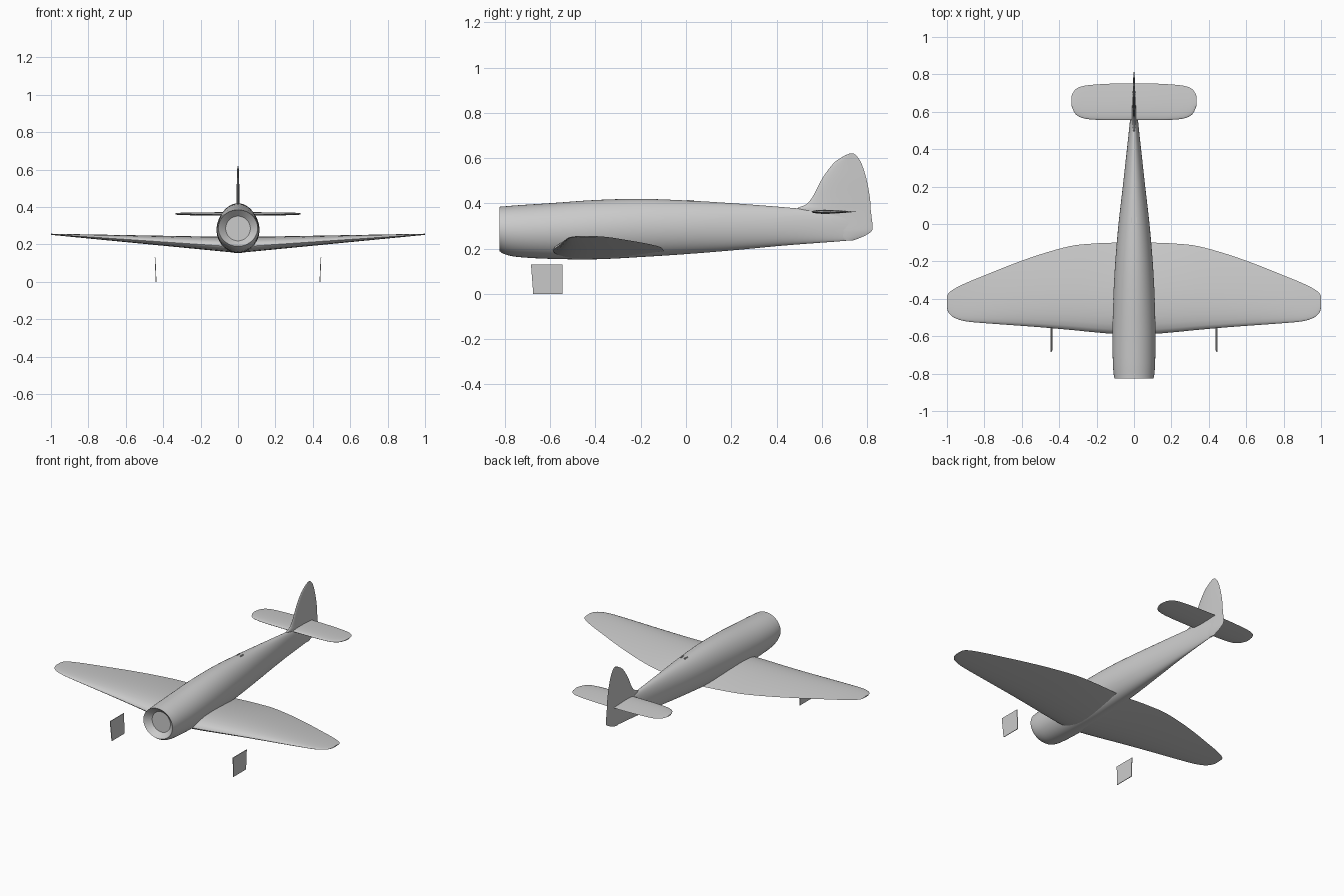
import bpy, bmesh, math
from mathutils import Vector

cube = bpy.data.objects.get("Cube")
if cube:
    bpy.data.objects.remove(cube, do_unlink=True)

grey = bpy.data.materials.new("light grey")
grey.use_nodes = True
colour = (0.6, 0.6, 0.6, 1)
grey.diffuse_color = colour
grey.node_tree.nodes["Principled BSDF"].inputs["Base Color"].default_value = colour


def smooth_rows(rows, steps=4):
    """Resample a table of stations along a smooth curve."""
    pts = [Vector(r) for r in rows]
    out = []
    for i in range(len(pts) - 1):
        a, b = pts[i], pts[i + 1]
        ta = (b - pts[max(i - 1, 0)]) / 2
        tb = (pts[min(i + 2, len(pts) - 1)] - a) / 2
        for k in range(steps):
            t = k / steps
            out.append(a + ta * t + (3 * (b - a) - 2 * ta - tb) * t ** 2
                       + (2 * (a - b) + ta + tb) * t ** 3)
    return out + [pts[-1]]


def loft(name, rings):
    """Skin a row of closed rings and cap both ends."""
    bm = bmesh.new()
    loops = [[bm.verts.new(p) for p in ring] for ring in rings]
    n = len(loops[0])
    for a, b in zip(loops, loops[1:]):
        for i in range(n):
            j = (i + 1) % n
            bm.faces.new((a[i], a[j], b[j], b[i]))
    bm.faces.new(loops[0])
    bm.faces.new(loops[-1])
    bmesh.ops.recalc_face_normals(bm, faces=bm.faces)
    mesh = bpy.data.meshes.new(name)
    bm.to_mesh(mesh)
    bm.free()
    mesh.materials.append(grey)
    obj = bpy.data.objects.new(name, mesh)
    bpy.context.collection.objects.link(obj)
    bpy.ops.object.select_all(action="DESELECT")
    obj.select_set(True)
    bpy.context.view_layer.objects.active = obj
    bpy.ops.object.shade_smooth_by_angle(angle=math.radians(35))
    return obj


def mirror(obj):
    mod = obj.modifiers.new("mirror", "MIRROR")
    mod.use_clip = False
    return obj


def ellipse(y, z, w, h, n=48):
    return [(w * math.cos(2 * math.pi * i / n), y,
             z + h * math.sin(2 * math.pi * i / n)) for i in range(n)]


def airfoil(lead, trail, up, low, n=28):
    """Section as pairs of chord position and thickness offset."""
    pts = []
    for i in range(n):
        a = 2 * math.pi * i / n
        c = (1 + math.cos(a)) / 2
        t = 2.969 * math.sqrt(c) - 1.26 * c - 3.516 * c**2 + 2.843 * c**3 - 1.036 * c**4
        side = up if i < n / 2 else -low
        pts.append((lead + (trail - lead) * c, side * t))
    return pts


# Fuselage: y, bottom, top, half width
body = smooth_rows([
    (-0.825, 0.19, 0.385, 0.105), (-0.80, 0.175, 0.387, 0.109),
    (-0.74, 0.163, 0.392, 0.113), (-0.60, 0.155, 0.401, 0.115),
    (-0.40, 0.153, 0.415, 0.111), (-0.20, 0.163, 0.420, 0.10),
    (0.0, 0.176, 0.413, 0.083), (0.2, 0.192, 0.401, 0.06),
    (0.4, 0.211, 0.386, 0.038), (0.55, 0.223, 0.373, 0.022),
    (0.66, 0.231, 0.366, 0.013), (0.74, 0.238, 0.358, 0.006)])
rings = [ellipse(y, (b + t) / 2, w, (t - b) / 2) for y, b, t, w in body]
# Cowling mouth tapering back to the engine bulkhead
mouth = [ellipse(-0.79, 0.285, 0.066, 0.066), ellipse(-0.82, 0.287, 0.099, 0.093)]
loft("fuselage", mouth + rings)

# Wings: x, leading edge, trailing edge
plan = smooth_rows([
    (0.0, -0.59, -0.10), (0.11, -0.587, -0.10), (0.22, -0.578, -0.105),
    (0.34, -0.566, -0.118), (0.5, -0.552, -0.162), (0.65, -0.541, -0.215),
    (0.8, -0.53, -0.275), (0.9, -0.52, -0.316), (0.96, -0.502, -0.346),
    (0.99, -0.476, -0.368), (1.0, -0.45, -0.385)])
wing = []
for x, lead, trail in plan:
    taper = 1 - x
    z = 0.186 + 0.068 * x
    wing.append([(x, y, z + d) for y, d in
                 airfoil(lead, trail, 0.05 * taper + 0.003, 0.029 * taper + 0.003)])
mirror(loft("wings", wing))

# Tailplane: x, leading edge, trailing edge, half thickness
tail = smooth_rows([
    (0.0, 0.555, 0.752, 0.009), (0.1, 0.555, 0.751, 0.009),
    (0.2, 0.557, 0.746, 0.008), (0.27, 0.565, 0.738, 0.007),
    (0.31, 0.585, 0.722, 0.006), (0.33, 0.62, 0.695, 0.004),
    (0.335, 0.64, 0.675, 0.003)])
mirror(loft("tailplane", [[(x, y, 0.363 + d) for y, d in airfoil(a, b, h, h)]
                          for x, a, b, h in tail]))

# Fin and rudder: z, leading edge, trailing edge, half thickness
fin = smooth_rows([
    (0.235, 0.70, 0.735, 0.004), (0.25, 0.67, 0.775, 0.007),
    (0.27, 0.64, 0.812, 0.009), (0.29, 0.60, 0.825, 0.010),
    (0.34, 0.53, 0.82, 0.010), (0.375, 0.49, 0.816, 0.010),
    (0.395, 0.53, 0.815, 0.009), (0.43, 0.56, 0.812, 0.008),
    (0.51, 0.602, 0.797, 0.007), (0.575, 0.65, 0.776, 0.005),
    (0.605, 0.69, 0.758, 0.004), (0.62, 0.722, 0.742, 0.003)])
loft("fin_and_rudder", [[(d, y, z) for y, d in airfoil(a, b, h, h)]
                        for z, a, b, h in fin])

# Wheel doors hanging below the wings
outline = [(-0.685, 0.13), (-0.545, 0.13), (-0.545, 0.0), (-0.675, 0.0)]
mirror(loft("wheel_doors", [[(0.438 + s + 0.04 * z, y, z) for y, z in outline]
                            for s in (-0.002, 0.002)]))

# Small aerial fairings on the spine
mirror(loft("spine_fairings", [[(x, 0.005, 0.40), (x, 0.035, 0.40),
                                (x - 0.004, 0.035, 0.416), (x - 0.004, 0.005, 0.416)]
                               for x in (0.014, 0.019)]))
